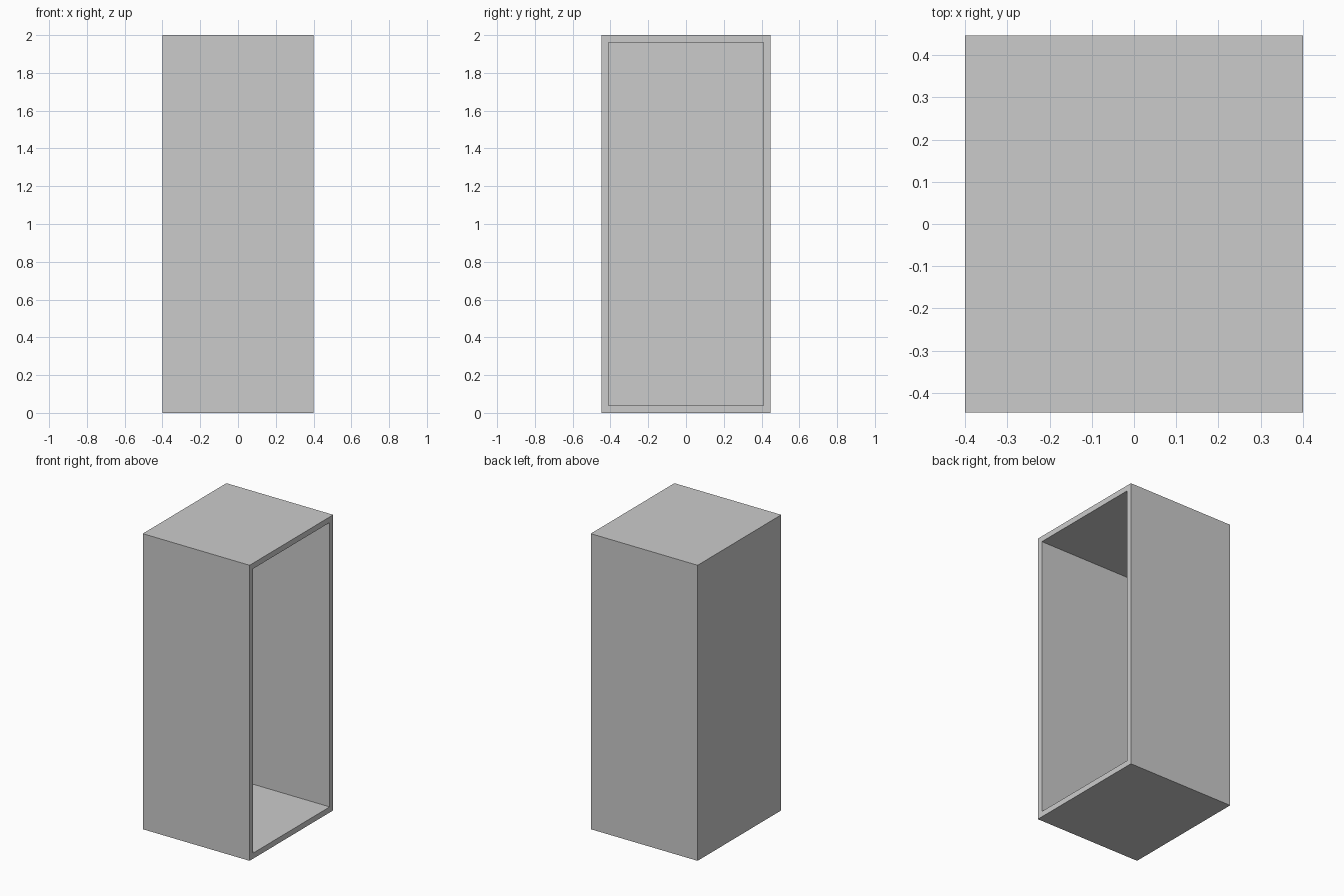
import bpy, bmesh
from mathutils import Matrix, Vector

if "Cube" in bpy.data.objects:
    bpy.data.objects.remove(bpy.data.objects["Cube"])

W, D, H, WALL = 0.80, 0.894, 2.0, 0.038

# Solid cabinet block standing on the ground
bm = bmesh.new()
bmesh.ops.create_cube(bm, size=1.0, matrix=Matrix.Translation((0, 0, H / 2)) @ Matrix.Diagonal((W, D, H, 1)))

# Rim around the open right side
bm.normal_update()
opening = max(bm.faces, key=lambda f: f.normal.x)
bmesh.ops.inset_region(bm, faces=[opening], thickness=WALL, use_even_offset=True)

# Hollow interior, leaving a back panel on the left
ext = bmesh.ops.extrude_discrete_faces(bm, faces=[opening])
inner = ext["faces"][0]
bmesh.ops.translate(bm, verts=inner.verts[:], vec=Vector((-(W - WALL), 0, 0)))
bmesh.ops.recalc_face_normals(bm, faces=bm.faces[:])

mesh = bpy.data.meshes.new("cabinet_shell")
bm.to_mesh(mesh)
bm.free()
bpy.context.collection.objects.link(bpy.data.objects.new("cabinet_shell", mesh))
